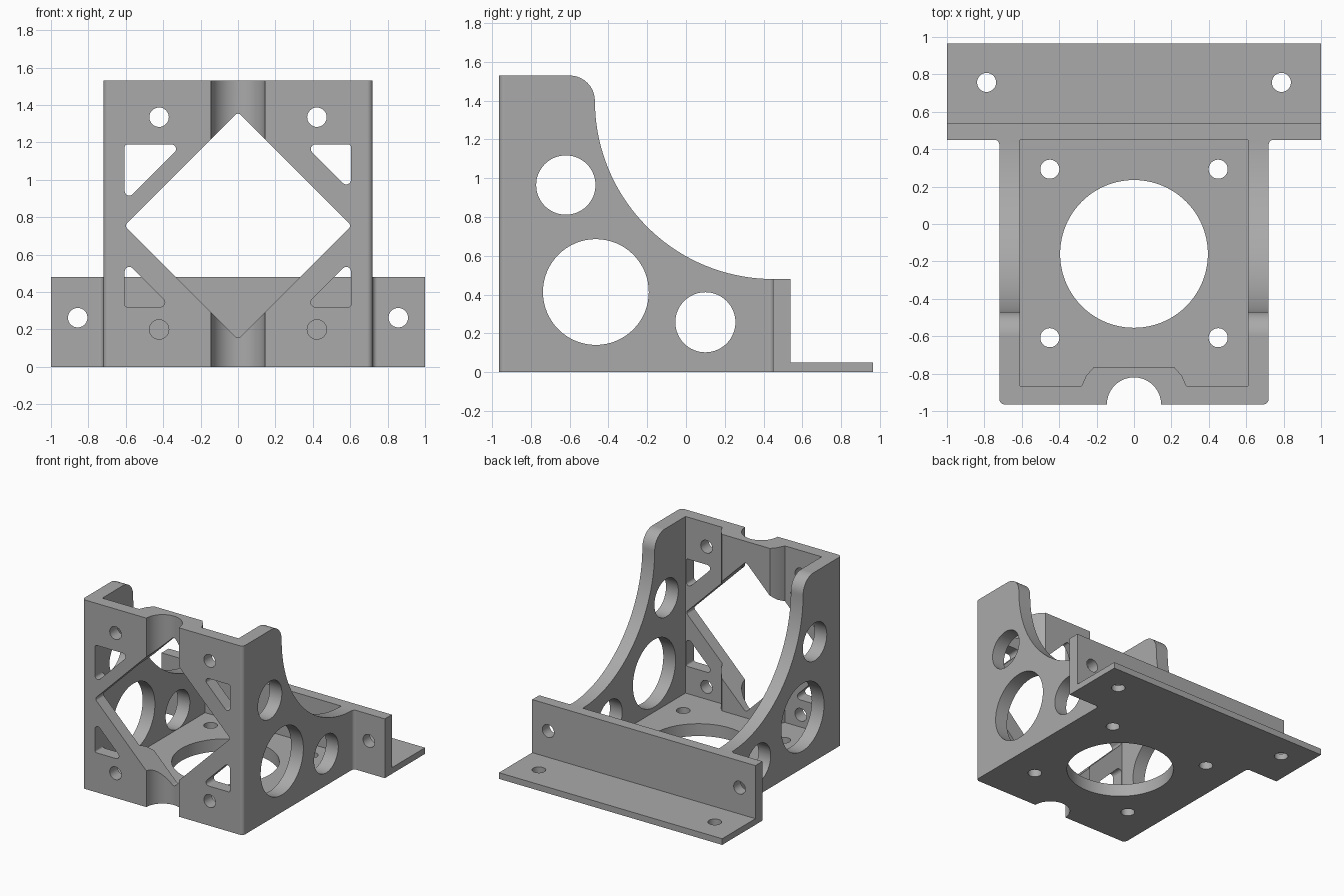
import bpy, bmesh, math
from mathutils import Vector

cube = bpy.data.objects.get("Cube")
if cube:
    bpy.data.objects.remove(cube, do_unlink=True)

gray = bpy.data.materials.new("plain gray")
gray.use_nodes = True
gray.diffuse_color = (0.4, 0.4, 0.4, 1)
gray.node_tree.nodes["Principled BSDF"].inputs["Base Color"].default_value = (0.4, 0.4, 0.4, 1)


def arc(a, b, r, start, end, steps):
    angles = [math.radians(start + (end - start) * k / steps) for k in range(steps + 1)]
    return [(a + r * math.cos(t), b + r * math.sin(t)) for t in angles]


def circle(a, b, r, steps=64):
    return arc(a, b, r, 0, 360, steps)[:-1]


def rounded(corners, steps=6):
    """Polygon from (a, b, radius) corners, with true arcs at the corners."""
    out = []
    for i, (a, b, r) in enumerate(corners):
        if r == 0:
            out.append((a, b))
            continue
        p = Vector((a, b))
        u = (Vector(corners[i - 1][:2]) - p).normalized()
        v = (Vector(corners[(i + 1) % len(corners)][:2]) - p).normalized()
        half = math.acos(u.dot(v)) / 2
        c = p + (u + v).normalized() * (r / math.sin(half))
        start = p + u * (r / math.tan(half)) - c
        end = p + v * (r / math.tan(half)) - c
        first = math.degrees(math.atan2(start.y, start.x))
        turn = math.degrees(math.atan2(end.y, end.x)) - first
        turn = (turn + 180) % 360 - 180
        out += arc(c.x, c.y, r, first, first + turn, steps)
    return out


# How a 2D outline and a depth map into space for each extrusion axis
PLACE = {
    "x": lambda a, b, d: (d, a, b),
    "y": lambda a, b, d: (a, d, b),
    "z": lambda a, b, d: (a, b, d),
}


def prism(name, outline, axis, low, high):
    bm = bmesh.new()
    ends = [[bm.verts.new(PLACE[axis](a, b, d)) for a, b in outline] for d in (low, high)]
    bm.faces.new(ends[0])
    bm.faces.new(ends[1])
    n = len(outline)
    for i in range(n):
        j = (i + 1) % n
        bm.faces.new((ends[0][i], ends[0][j], ends[1][j], ends[1][i]))
    bmesh.ops.recalc_face_normals(bm, faces=bm.faces[:])
    if bm.calc_volume(signed=True) < 0:
        bmesh.ops.reverse_faces(bm, faces=bm.faces[:])
    mesh = bpy.data.meshes.new(name)
    bm.to_mesh(mesh)
    bm.free()
    mesh.materials.append(gray)
    obj = bpy.data.objects.new(name, mesh)
    bpy.context.scene.collection.objects.link(obj)
    return obj


def cut(outline, axis, low, high):
    tool = prism("cutter", outline, axis, low, high)
    tool.hide_render = True
    mod = bracket.modifiers.new("cut", "BOOLEAN")
    mod.operation = "DIFFERENCE"
    mod.solver = "EXACT"
    mod.object = tool
    bpy.context.view_layer.update()
    bpy.ops.object.modifier_apply(modifier=mod.name)
    bpy.data.objects.remove(tool, do_unlink=True)


# Solid block with the T-shaped footprint
half_plan = [(0.72, -0.965, 0.03), (0.72, 0.45, 0.025), (1, 0.45, 0), (1, 0.965, 0)]
plan = half_plan + [(-x, y, r) for x, y, r in reversed(half_plan)]
bracket = prism("motor_bracket", rounded(plan), "z", 0, 1.53)
bpy.context.view_layer.objects.active = bracket
bracket.select_set(True)

# Swept side profile, back wall step and thin rear flange
sweep = [(-0.6, 1.7)] + arc(-0.6, 1.4, 0.13, 90, 0, 10)
sweep += arc(0.45, 1.4, 0.92, 180, 270, 36)[1:]
sweep += [(0.54, 0.48), (0.54, 0.05), (1.2, 0.05), (1.2, 1.7)]
cut(sweep, "x", -1.2, 1.2)

# Inner pocket, leaving a boss behind the front channel
half_pocket = [(0.61, 0.45), (0.61, -0.865), (0.28, -0.865), (0.255, -0.81), (0.215, -0.765)]
cut(half_pocket + [(-x, y) for x, y in reversed(half_pocket)], "z", 0.1, 1.8)

# Front channel and diamond opening
cut(circle(0, -0.965, 0.145), "z", -0.2, 1.8)
tip, mid = 0.607, 0.755
cut(rounded([(tip, mid, 0.02), (0, mid + tip, 0.02), (-tip, mid, 0.02), (0, mid - tip, 0.02)]),
    "y", -1.2, -0.7)

# Triangular windows: corner position, directions, leg length
for x, z, sx, sz, leg in ((-0.606, 1.19, 1, -1, 0.31), (0.604, 1.19, -1, -1, 0.25),
                          (-0.606, 0.32, 1, 1, 0.25), (0.604, 0.32, -1, 1, 0.25)):
    cut(rounded([(x, z, 0.015), (x + sx * leg, z, 0.025), (x, z + sz * leg, 0.025)]),
        "y", -1.2, -0.7)

# Large holes through both side walls
for y, z, r in ((-0.62, 0.965, 0.153), (-0.465, 0.413, 0.273), (0.1, 0.257, 0.155)):
    cut(circle(y, z, r), "x", -1.2, 1.2)

# Floor opening
cut(circle(0, -0.16, 0.395, 96), "z", -0.2, 0.3)

# Screw holes, mirrored left and right
for s in (-1, 1):
    for z in (0.2, 1.335):
        cut(circle(s * 0.422, z, 0.052, 32), "y", -1.2, -0.7)
    cut(circle(s * 0.857, 0.263, 0.052, 32), "y", 0.3, 0.7)
    for x, y in ((0.45, 0.293), (0.45, -0.608), (0.788, 0.757)):
        cut(circle(s * x, y, 0.051, 32), "z", -0.2, 0.3)

# Smooth curved walls while keeping edges crisp
bpy.ops.object.shade_smooth_by_angle(angle=math.radians(30))
weighted = bracket.modifiers.new("weighted normals", "WEIGHTED_NORMAL")
weighted.keep_sharp = True
